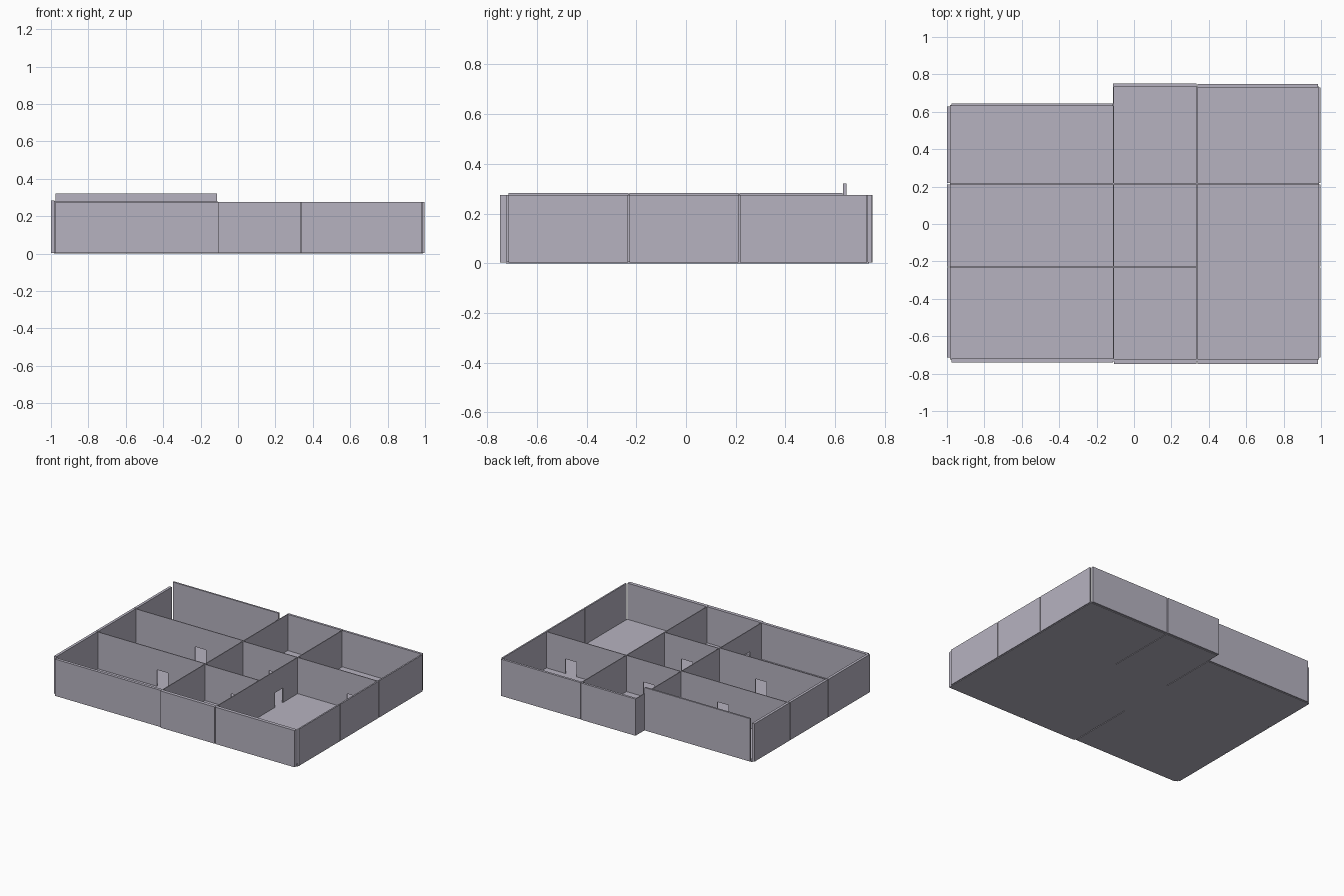
import bpy
import bmesh
from mathutils import Vector

cube = bpy.data.objects.get("Cube")
if cube:
    bpy.data.objects.remove(cube, do_unlink=True)

# One plaster colour for everything
plaster = bpy.data.materials.new("lavender_grey")
plaster.use_nodes = True
colour = (0.47, 0.45, 0.53, 1)
plaster.diffuse_color = colour
bsdf = plaster.node_tree.nodes["Principled BSDF"]
bsdf.inputs["Base Color"].default_value = colour
bsdf.inputs["Roughness"].default_value = 0.8

DOOR_WIDTH = 0.09
BASE = 0.004
TOP = 0.275


def extrude_profile(name, points, offset):
    """Flat polygon pushed along an offset to make a solid panel."""
    bm = bmesh.new()
    face = bm.faces.new([bm.verts.new(p) for p in points])
    result = bmesh.ops.extrude_face_region(bm, geom=[face], use_keep_orig=True)
    moved = [v for v in result["geom"] if isinstance(v, bmesh.types.BMVert)]
    bmesh.ops.translate(bm, verts=moved, vec=Vector(offset))
    bmesh.ops.recalc_face_normals(bm, faces=bm.faces)
    mesh = bpy.data.meshes.new(name)
    bm.to_mesh(mesh)
    bm.free()
    mesh.materials.append(plaster)
    obj = bpy.data.objects.new(name, mesh)
    bpy.context.collection.objects.link(obj)
    return obj


def wall(name, axis, start, end, near, far, top=TOP, door=None, door_top=0.115):
    """Wall running along x or y, with an optional door notch."""
    outline = [(start, BASE)]
    if door is not None:
        a, b = door - DOOR_WIDTH / 2, door + DOOR_WIDTH / 2
        outline += [(a, BASE), (a, door_top), (b, door_top), (b, BASE)]
    outline += [(end, BASE), (end, top), (start, top)]
    if axis == "x":
        points = [(s, near, z) for s, z in outline]
        offset = (0, far - near, 0)
    else:
        points = [(near, s, z) for s, z in outline]
        offset = (far - near, 0, 0)
    extrude_profile(name, points, offset)


def floor(name, x0, x1, y0, y1):
    corners = [(x0, y0, 0), (x1, y0, 0), (x1, y1, 0), (x0, y1, 0)]
    extrude_profile(name, corners, (0, 0, 0.008))


# Grid lines of the plan
X1, X2 = -0.11, 0.336
Y1, Y2 = -0.23, 0.215
T = 0.003

# Floor slabs, with narrow joints under some partitions
floor("floor_front_right", -0.985, X1 - T, -0.725, Y1)
floor("floor_front_left", X1 + T, 0.99, -0.725, Y1)
floor("floor_middle", -0.985, 0.99, Y1, Y2)
floor("floor_back_right", -0.985, X1 - T, Y2, 0.637)
floor("floor_back_centre", X1 + T, X2 - T, Y2, 0.737)
floor("floor_back_left", X2 + T, 0.99, Y2, 0.735)

# Front walls
wall("front_wall_right", "x", -0.975, X1 - T, -0.74, -0.718)
wall("front_wall_centre", "x", X1 + T, X2 - T, -0.748, -0.722)
wall("front_wall_left", "x", X2 + T, 0.985, -0.748, -0.722)

# Back walls, the right one taller and set forward
wall("back_wall_right", "x", -0.975, X1 - T, 0.632, 0.645, top=0.32)
wall("back_wall_centre", "x", X1 - T, X2 - T, 0.733, 0.75)
wall("back_wall_left", "x", X2 + T, 0.985, 0.731, 0.748)

# Side walls in three lengths with thin joints
rows = [("front", -0.718, Y1), ("middle", Y1, Y2), ("back", Y2, None)]
for label, y0, y1 in rows:
    wall("right_wall_" + label, "y", y0 + T, (y1 or 0.632) - T, -1.0, -0.98, top=0.283)
    wall("left_wall_" + label, "y", y0 + T, (y1 or 0.732) - T, 0.986, 0.997)

# Cross partitions along x
for label, y in (("front", Y1), ("back", Y2)):
    wall(label + "_partition_right", "x", -0.985, X1, y - T, y + T,
         top=0.28, door=-0.455, door_top=0.13)
    wall(label + "_partition_centre", "x", X1, X2, y - T, y + T, door=0.15)
wall("back_partition_left", "x", X2, 0.988, Y2 - T, Y2 + T, door=0.785)

# Long partitions along y
wall("right_partition_front", "y", -0.735, Y1, X1 - T, X1 + T, door=-0.54)
wall("right_partition_middle", "y", Y1, Y2, X1 - T, X1 + T)
wall("right_partition_back", "y", Y2, 0.745, X1 - T, X1 + T)
wall("left_partition_front", "y", -0.735, Y1, X2 - T, X2 + T)
wall("left_partition_middle", "y", Y1, Y2, X2 - T, X2 + T, door=-0.005)
wall("left_partition_back", "y", Y2, 0.735, X2 - T, X2 + T)
